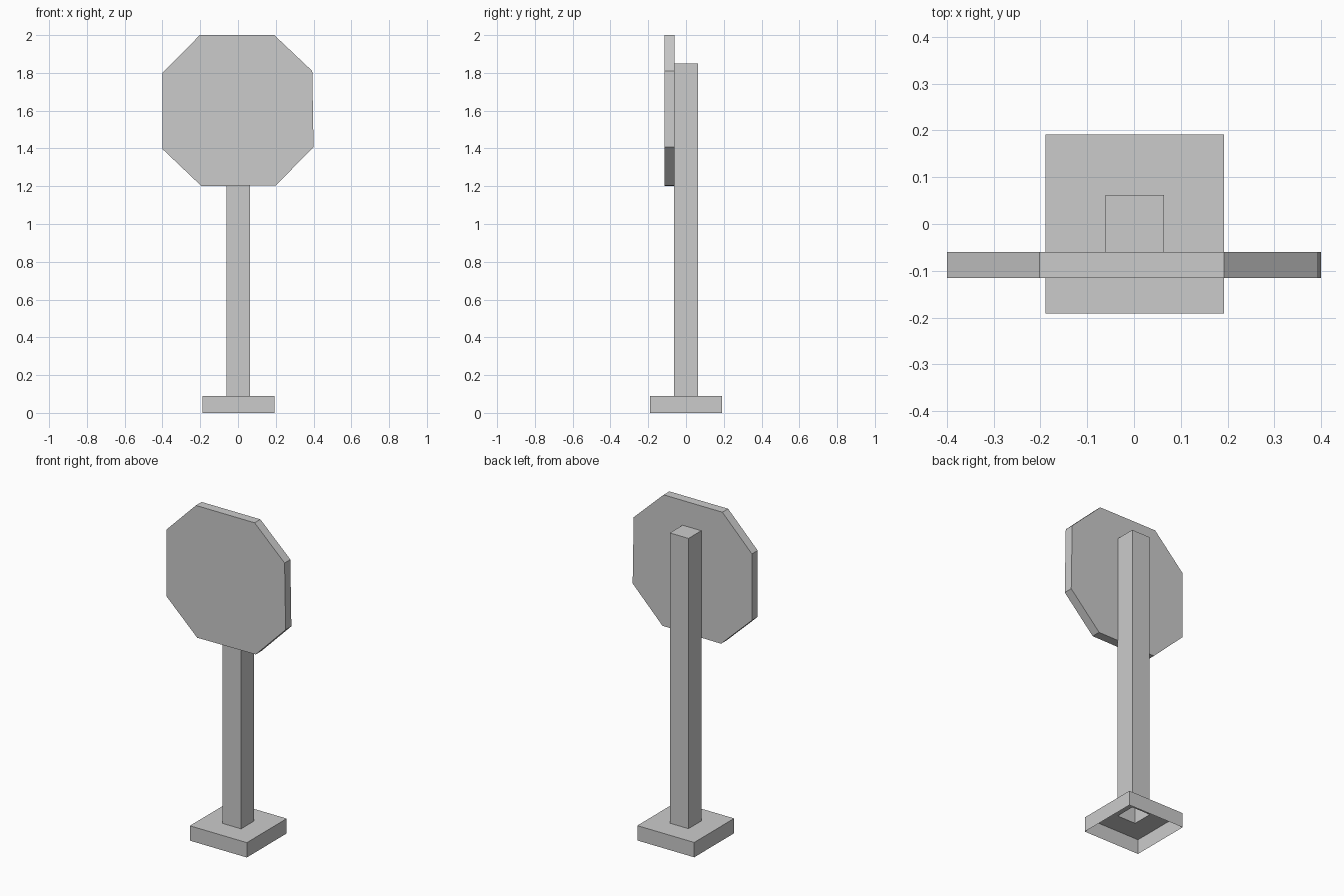
import bpy, bmesh

if "Cube" in bpy.data.objects:
    bpy.data.objects.remove(bpy.data.objects["Cube"])


def make_object(name, bm):
    mesh = bpy.data.meshes.new(name)
    bm.to_mesh(mesh)
    bm.free()
    obj = bpy.data.objects.new(name, mesh)
    bpy.context.collection.objects.link(obj)
    return obj


def square_ring(bm, cx, half, z):
    return [bm.verts.new((cx + sx * half, sy * half, z))
            for sx, sy in ((-1, -1), (1, -1), (1, 1), (-1, 1))]


# Base and post: one hollow shell, open underneath, stepped from foot to post top
bm = bmesh.new()
steps = [(0.191, 0.0), (0.191, 0.09), (0.0625, 0.09), (0.0625, 1.85)]
rings = [square_ring(bm, 0.002, half, z) for half, z in steps]
for low, high in zip(rings, rings[1:]):
    for i in range(4):
        j = (i + 1) % 4
        bm.faces.new((low[i], low[j], high[j], high[i]))
bm.faces.new(rings[-1])
make_object("base_and_post", bm)

# Sign plate: slightly uneven octagon, extruded backwards to the post
outline = [(-0.40, 1.397), (-0.193, 1.20), (0.20, 1.204), (0.40, 1.407),
           (0.393, 1.81), (0.192, 2.0), (-0.202, 2.0), (-0.40, 1.80)]
bm = bmesh.new()
front = bm.faces.new([bm.verts.new((x, -0.115, z)) for x, z in outline])
result = bmesh.ops.extrude_face_region(bm, geom=[front], use_keep_orig=True)
back = [v for v in result["geom"] if isinstance(v, bmesh.types.BMVert)]
bmesh.ops.translate(bm, verts=back, vec=(0, 0.055, 0))
bmesh.ops.recalc_face_normals(bm, faces=bm.faces)
make_object("sign_plate", bm)
